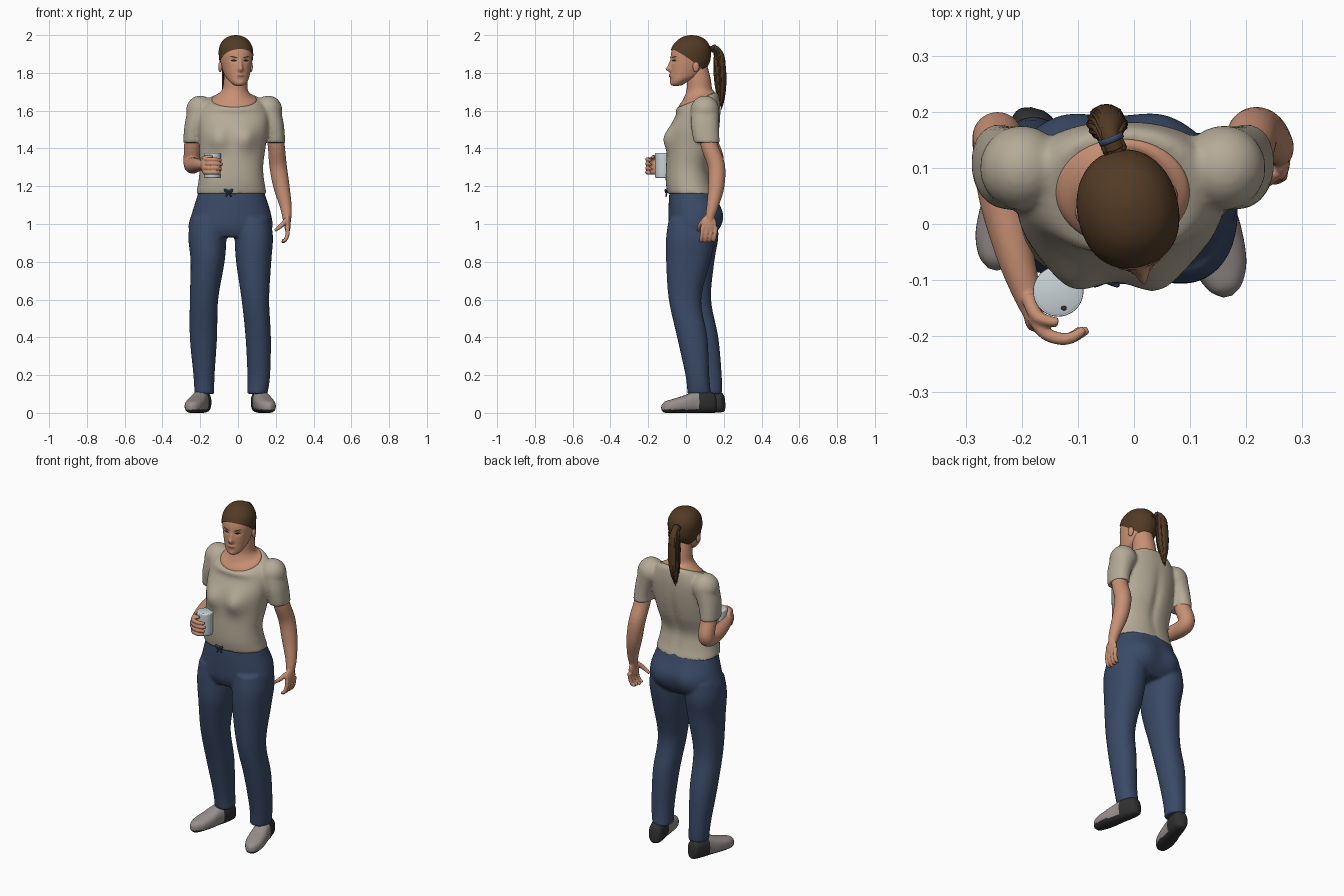
import bpy, bmesh, math, random
from mathutils import Vector, Matrix
from mathutils.bvhtree import BVHTree

random.seed(3)
if "Cube" in bpy.data.objects:
    bpy.data.objects.remove(bpy.data.objects["Cube"])


def material(name, r, g, b):
    m = bpy.data.materials.new(name)
    m.use_nodes = True
    m.diffuse_color = (r, g, b, 1)
    bsdf = m.node_tree.nodes["Principled BSDF"]
    bsdf.inputs["Base Color"].default_value = (r, g, b, 1)
    bsdf.inputs["Roughness"].default_value = 0.8
    return m


SKIN = material("skin", .58, .28, .175)
HAIR = material("brown hair", .085, .043, .018)
SHIRT = material("beige cotton", .46, .405, .31)
JEANS = material("blue denim", .042, .068, .135)
SHOE = material("grey canvas", .31, .275, .265)
SOLE = material("dark rubber", .03, .03, .03)
CUP = material("pale cup", .58, .65, .68)
EYE = material("dark eye", .02, .014, .012)
LIPS = material("lips", .36, .13, .095)


def spline(points, sub):
    """Catmull-Rom interpolation of equal-length tuples."""
    p = [points[0]] + list(points) + [points[-1]]
    out = []
    for a, b, c, d in zip(p, p[1:], p[2:], p[3:]):
        for i in range(sub):
            t = i / sub
            out.append([.5 * (2*B + (C - A)*t + (2*A - 5*B + 4*C - D)*t*t
                              + (3*B - A - 3*C + D)*t**3)
                        for A, B, C, D in zip(a, b, c, d)])
    return out + [list(points[-1])]


def skin_rings(bm, rings):
    rows = [[bm.verts.new(v) for v in ring] for ring in rings]
    n = len(rows[0])
    for r, s in zip(rows, rows[1:]):
        for i in range(n):
            j = (i + 1) % n
            bm.faces.new((r[i], r[j], s[j], s[i]))
    bm.faces.new(rows[0][::-1])
    bm.faces.new(rows[-1])


def loft(bm, rings, sub=6, seg=40, power=2.2):
    """Rings are (cx, cy, z, rx, ry, tilt)."""
    result = []
    for cx, cy, z, rx, ry, tilt in spline([(tuple(r) + (0,))[:6] for r in rings], sub):
        ring = []
        for i in range(seg):
            a = math.tau * i / seg
            c, s = math.cos(a), math.sin(a)
            x = rx * math.copysign(abs(c) ** (2 / power), c)
            y = ry * math.copysign(abs(s) ** (2 / power), s)
            ring.append((cx + x, cy + y, z + tilt * y))
        result.append(ring)
    skin_rings(bm, result)


def tube(bm, points, sub=5, seg=16):
    """Points are (x, y, z, radius)."""
    pts = spline(points, sub)
    pos = [Vector(p[:3]) for p in pts]
    side, rings = None, []
    for i, p in enumerate(pos):
        t = (pos[min(i + 1, len(pos) - 1)] - pos[max(i - 1, 0)]).normalized()
        side = t.orthogonal() if side is None else side - t * side.dot(t)
        side.normalize()
        up = t.cross(side)
        rings.append([p + pts[i][3] * (side * math.cos(math.tau * k / seg)
                      + up * math.sin(math.tau * k / seg)) for k in range(seg)])
    skin_rings(bm, rings)


def blob(bm, centre, radii):
    m = Matrix.Translation(centre) @ Matrix.Diagonal((*radii, 1))
    bmesh.ops.create_uvsphere(bm, u_segments=24, v_segments=14, radius=1, matrix=m)


def push(bm, centre, spread, dy):
    """Sculpt a soft bump or hollow along y."""
    for v in bm.verts:
        d = sum(((a - b) / s) ** 2 for a, b, s in zip(v.co, centre, spread))
        v.co.y += dy * math.exp(-d)


def finish(name, bm, mats, matrix=None, voxel=0, smooth=4, fix=True):
    if fix:
        bmesh.ops.recalc_face_normals(bm, faces=bm.faces)
    if matrix:
        bm.transform(matrix)
    for f in bm.faces:
        f.smooth = True
    me = bpy.data.meshes.new(name)
    bm.to_mesh(me)
    bm.free()
    for m in mats:
        me.materials.append(m)
    ob = bpy.data.objects.new(name, me)
    bpy.context.collection.objects.link(ob)
    if voxel:
        r = ob.modifiers.new("Blend", 'REMESH')
        r.mode, r.voxel_size, r.use_smooth_shade = 'VOXEL', voxel, True
        s = ob.modifiers.new("Soften", 'SMOOTH')
        s.factor, s.iterations = .5, smooth
    return ob


# T-shirt: torso, bust, spine hollow and sleeves blended together
bm = bmesh.new()
loft(bm, [(-.035, .03, 1.16, .187, .127), (-.035, .015, 1.22, .175, .122),
          (-.035, .01, 1.3, .168, .116), (-.03, .03, 1.4, .175, .128),
          (-.025, .045, 1.5, .185, .132), (-.022, .065, 1.59, .185, .118, .1),
          (-.02, .06, 1.64, .155, .115, .32), (-.02, .055, 1.657, .128, .104, .4)], seg=64)
for x in (-.11, .045):
    push(bm, (x, -.1, 1.45), (.055, .1, .06), -.034)
push(bm, (-.03, .16, 1.38), (.022, .07, .17), -.014)
for s, x in ((1, .16), (-1, -.2)):
    blob(bm, (x, .1, 1.602), (.075, .076, .078))
    loft(bm, [(x, .1, 1.6, .068, .075), (x + s*.024, .1, 1.53, .058, .074),
              (x + s*.037, .105, 1.47, .051, .071), (x + s*.04, .11, 1.43, .05, .068)])
finish("tshirt", bm, [SHIRT], voxel=.008, smooth=6)

# Trousers: hips and two legs blended together
bm = bmesh.new()
loft(bm, [(-.035, .03, 1.185, .17, .115), (-.035, .035, 1.14, .183, .125),
          (-.035, .045, 1.06, .208, .138), (-.04, .04, .98, .222, .13),
          (-.04, .03, .93, .18, .1)], seg=64)
for x in (-.13, .055):
    push(bm, (x, .17, 1.03), (.075, .12, .08), .022)
loft(bm, [(.08, .035, 1.03, .09, .125), (.084, .025, .93, .101, .13),
          (.083, .012, .8, .093, .117), (.092, -.005, .6, .073, .086),
          (.107, .033, .4, .067, .08), (.11, .06, .2, .06, .063), (.102, .07, .1, .054, .062)])
loft(bm, [(-.155, .045, 1.03, .095, .12), (-.162, .043, .93, .101, .128),
          (-.161, .033, .8, .09, .117), (-.18, .045, .6, .075, .088),
          (-.183, .093, .4, .072, .078), (-.18, .125, .2, .056, .064), (-.178, .133, .1, .052, .058)])
finish("trousers", bm, [JEANS], voxel=.008, smooth=5)

# Drawstring bow at the waist
bm = bmesh.new()
for s in (1, -1):
    tube(bm, [(-.05, -.1, 1.172, .006), (-.05 + s*.02, -.108, 1.182, .005),
              (-.05 + s*.012, -.107, 1.166, .004), (-.05, -.102, 1.17, .004),
              (-.05 + s*.014, -.106, 1.145, .004)], seg=8)
finish("drawstring", bm, [JEANS])

# Shoes, built along their length and turned out
for name, heel, toe in (("left_shoe", (.1, .16), (.168, -.132)), ("right_shoe", (-.172, .205), (-.25, -.073))):
    bm = bmesh.new()
    loft(bm, [(0, .04, 0, .012, .026), (0, .054, .015, .036, .05), (0, .06, .07, .045, .06),
              (0, .056, .12, .046, .056), (0, .045, .18, .051, .045), (0, .036, .24, .047, .036),
              (0, .03, .28, .03, .029), (0, .027, .297, .008, .013)], power=2.5)
    for f in bm.faces:
        c = f.calc_center_median()
        f.material_index = int(c.z < .105 or c.y < .018)
    fwd = Vector((toe[0] - heel[0], toe[1] - heel[1], 0)).normalized()
    up = Vector((0, 0, 1))
    turn = Matrix((up.cross(fwd), up, fwd)).transposed().to_4x4()
    finish(name, bm, [SHOE, SOLE], Matrix.Translation((*heel, 0)) @ turn)

# Left arm hanging, with relaxed hand
bm = bmesh.new()
tube(bm, [(.19, .1, 1.52, .045), (.203, .125, 1.41, .045), (.212, .16, 1.31, .046),
          (.23, .16, 1.2, .043), (.252, .142, 1.1, .032), (.258, .13, 1.05, .026),
          (.26, .125, 1.01, .02)], seg=24)
blob(bm, (.262, .12, 1.0), (.017, .042, .05))
for i in range(4):
    y = .085 + .023 * i
    tube(bm, [(.263, y + .004, .985, .012), (.262, y, .945, .011), (.25, y - .006, .915, .01),
              (.232, y - .008, .902 + .006 * abs(i - 1), .007)], seg=10)
tube(bm, [(.255, .095, 1.02, .014), (.228, .072, .99, .012), (.195, .065, .965, .008)], seg=10)
finish("left_arm", bm, [SKIN], voxel=.004, smooth=3)

# Right arm bent forward, hand round the cup
bm = bmesh.new()
tube(bm, [(-.23, .1, 1.52, .045), (-.24, .13, 1.42, .045), (-.243, .155, 1.345, .045),
          (-.242, .13, 1.315, .045), (-.235, .05, 1.31, .042), (-.213, -.05, 1.312, .034),
          (-.192, -.12, 1.312, .026), (-.18, -.155, 1.312, .02)], seg=24)
blob(bm, (-.179, -.158, 1.308), (.018, .034, .04))
for i in range(4):
    z = 1.342 - .023 * i
    tube(bm, [(-.18, -.165, z, .012), (-.158, -.195, z, .012), (-.12, -.205, z, .011),
              (-.082 - .006 * abs(i - 1), -.188, z - .004, .008)], seg=10)
tube(bm, [(-.188, -.13, 1.335, .014), (-.172, -.165, 1.352, .012), (-.135, -.176, 1.356, .009)], seg=10)
finish("right_arm", bm, [SKIN], voxel=.004, smooth=3)

# Cup with a softened rim and a sip hole
bm = bmesh.new()
loft(bm, [(-.135, -.12, z, r, r) for z, r in ((1.245, .04), (1.249, .043), (1.31, .044),
          (1.368, .045), (1.373, .043), (1.375, .04))], sub=2, power=2)
finish("cup", bm, [CUP])
bm = bmesh.new()
blob(bm, (-.125, -.15, 1.375), (.005, .004, .002))
finish("sip_hole", bm, [SOLE])

# Neck and upper chest inside the collar
bm = bmesh.new()
loft(bm, [(-.02, .055, 1.63, .122, .098, .4), (-.02, .057, 1.662, .117, .094, .39),
          (-.02, .065, 1.684, .088, .079, .28), (-.016, .07, 1.715, .067, .067, .1),
          (-.013, .067, 1.77, .062, .063), (-.012, .06, 1.83, .055, .055)], seg=48, power=2)
finish("neck", bm, [SKIN])

# Head, turned slightly to its left
HEAD = Matrix.Translation((-.012, .03, 0)) @ Matrix.Rotation(.22, 4, 'Z')
skull = [(0, -.085, 1.731, .012, .012), (0, -.078, 1.737, .03, .03), (0, -.066, 1.757, .049, .048),
         (0, -.033, 1.79, .066, .082), (0, -.013, 1.85, .08, .101), (0, -.006, 1.9, .085, .104),
         (0, -.003, 1.937, .081, .096), (0, 0, 1.967, .065, .075), (0, 0, 1.984, .044, .05),
         (0, 0, 1.992, .022, .025), (0, 0, 1.995, .003, .003)]
bm = bmesh.new()
loft(bm, skull, sub=9, seg=96, power=2.1)
push(bm, (0, -.115, 1.82), (.012, .06, .013), -.025)
push(bm, (0, -.115, 1.845), (.009, .06, .02), -.011)
push(bm, (0, -.115, 1.785), (.021, .06, .009), -.006)
push(bm, (0, -.11, 1.745), (.02, .06, .012), -.005)
for s in (1, -1):
    push(bm, (s * .033, -.11, 1.866), (.017, .06, .011), .007)
face = BVHTree.FromBMesh(bm)
for s in (1, -1):
    blob(bm, (s * .083, .005, 1.832), (.01, .018, .028))
finish("head", bm, [SKIN], HEAD)


def face_patch(name, x, z, w, h, mat, slope=0):
    """Thin oval that follows the face."""
    bm = bmesh.new()
    bmesh.ops.create_grid(bm, x_segments=12, y_segments=6, size=1)
    for v in bm.verts:
        a, b = v.co.x, v.co.y
        px = x + w * a * math.sqrt(1 - b*b/2)
        pz = z + h * b * math.sqrt(1 - a*a/2) + slope * (px - x)
        hit = face.ray_cast(Vector((px, -.4, pz)), Vector((0, 1, 0)))[0]
        v.co = (px, (hit.y if hit else -.1) - .0025, pz)
    finish(name, bm, [mat], HEAD, fix=False)


for side, s in (("left", 1), ("right", -1)):
    face_patch(side + "_eye", s * .033, 1.865, .015, .005, EYE)
    face_patch(side + "_brow", s * .034, 1.884, .02, .0035, HAIR, s * .22)
face_patch("mouth", 0, 1.785, .021, .006, LIPS)

# Hair cap trimmed along a sloping hairline
bm = bmesh.new()
loft(bm, skull, sub=6, seg=72, power=2.1)
bm.normal_update()
for v in bm.verts:
    v.co += v.normal * .005
bmesh.ops.bisect_plane(bm, geom=bm.verts[:] + bm.edges[:] + bm.faces[:], clear_inner=True,
                       plane_co=(0, -.11, 1.927), plane_no=(0, .145, .21))
finish("hair", bm, [HAIR])
bpy.data.objects["hair"].data.transform(HEAD)

# Ponytail with loose strands, and its band
tail = [(-.035, .135, 1.925, .018), (-.043, .158, 1.927, .017), (-.045, .175, 1.89, .027),
        (-.047, .178, 1.83, .033), (-.05, .182, 1.75, .032), (-.055, .184, 1.68, .022), (-.06, .182, 1.625, .006)]
bm = bmesh.new()
tube(bm, tail, seg=20)
for k in range(26):
    a, low = random.uniform(0, math.tau), random.uniform(-.02, .02)
    tube(bm, [(x + r * math.cos(a), y + r * math.sin(a) * .9, z + low * i / 6, .005 - .0005 * i)
              for i, (x, y, z, r) in enumerate(tail)], sub=3, seg=6)
finish("ponytail", bm, [HAIR])
bm = bmesh.new()
tube(bm, [(-.039, .147, 1.926, .023), (-.043, .157, 1.927, .023)], sub=2)
finish("hair_band", bm, [JEANS])
